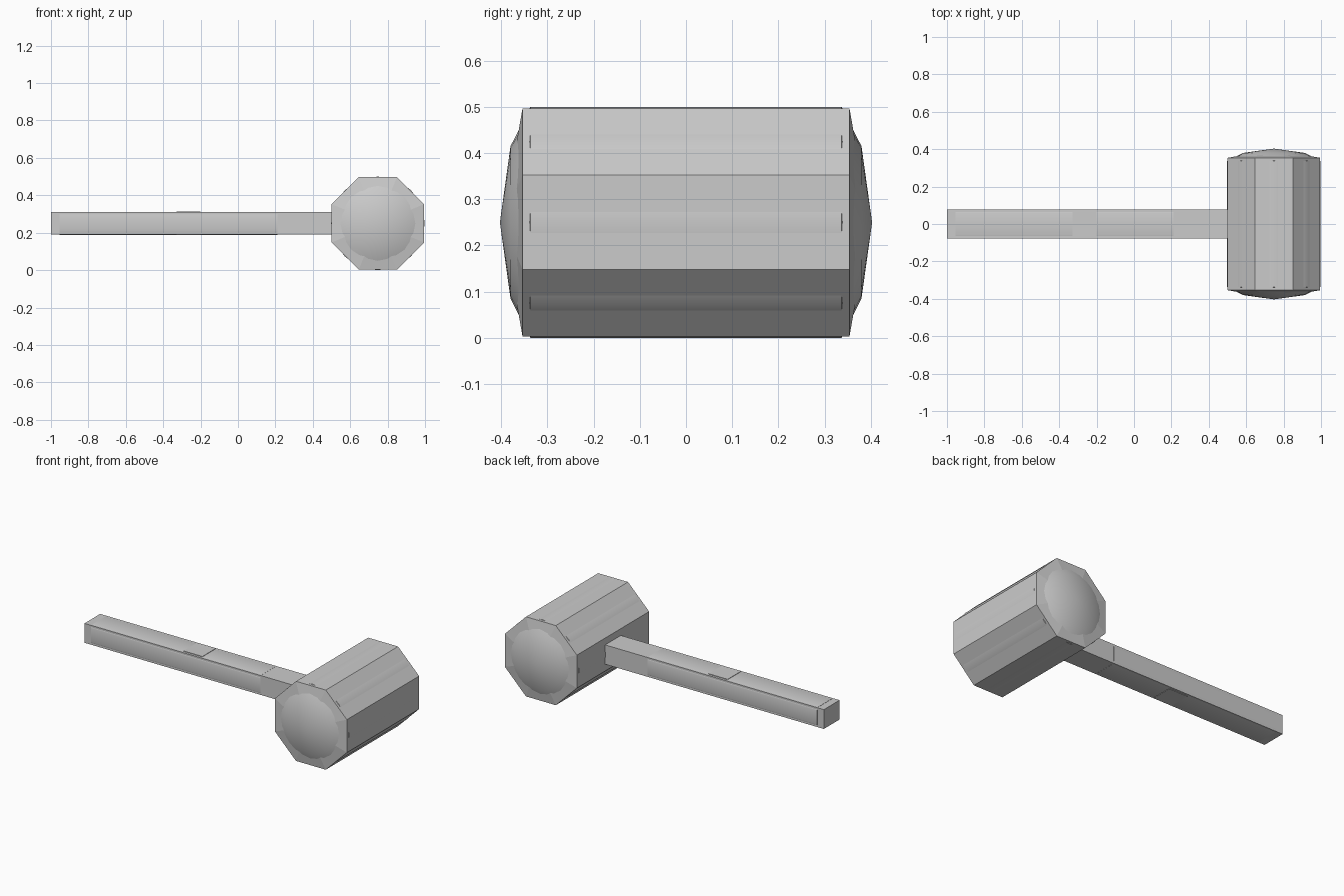
import bpy, bmesh
from math import pi, sin, cos, radians

if "Cube" in bpy.data.objects:
    bpy.data.objects.remove(bpy.data.objects["Cube"])

HX, HZ = 0.748, 0.25      # head axis position
GZ = 0.25                 # handle axis height


def finish(name, bm, angle=None):
    bmesh.ops.recalc_face_normals(bm, faces=bm.faces)
    me = bpy.data.meshes.new(name)
    bm.to_mesh(me)
    bm.free()
    ob = bpy.data.objects.new(name, me)
    bpy.context.collection.objects.link(ob)
    if angle:
        bpy.ops.object.select_all(action='DESELECT')
        ob.select_set(True)
        bpy.context.view_layer.objects.active = ob
        bpy.ops.object.shade_smooth_by_angle(angle=radians(angle))
    return ob


def lathe_y(name, profile, sides, phase=0.0, tips=None, angle=None):
    """Stack of polygon rings (radius, y) along the head axis."""
    bm = bmesh.new()
    rings = []
    for r, y in profile:
        rings.append([bm.verts.new((HX + r * cos(phase + 2 * pi * i / sides), y,
                                    HZ + r * sin(phase + 2 * pi * i / sides)))
                      for i in range(sides)])
    for a, b in zip(rings, rings[1:]):
        for i in range(sides):
            j = (i + 1) % sides
            bm.faces.new((a[i], a[j], b[j], b[i]))
    for ring, s in ((rings[0], -1), (rings[-1], 1)):
        if tips:
            tip = bm.verts.new((HX, s * tips, HZ))
            for i in range(sides):
                bm.faces.new((ring[i], ring[(i + 1) % sides], tip))
        else:
            bm.faces.new(ring)
    return finish(name, bm, angle)


def box(name, x0, x1, hy, hz, bevel=0.0, angle=None):
    bm = bmesh.new()
    bmesh.ops.create_cube(bm, size=1)
    for v in bm.verts:
        v.co = (x0 if v.co.x < 0 else x1, v.co.y * 2 * hy, GZ + v.co.z * 2 * hz)
    if bevel:
        long_edges = [e for e in bm.edges
                      if abs(e.verts[0].co.x - e.verts[1].co.x) > 0.01]
        bmesh.ops.bevel(bm, geom=long_edges, offset=bevel, segments=3,
                        profile=0.5, affect='EDGES')
    return finish(name, bm, angle)


def mirrored(half):
    return [(r, -y) for r, y in half] + [(r, y) for r, y in reversed(half)]


# octagonal head with slightly raised ends
k = 1 / cos(pi / 8)
lathe_y("head_shell", mirrored([(0.15 * k, 0.371), (0.247 * k, 0.354)]),
        8, phase=pi / 8)

# round core: domed striking faces, just breaking through the flats
lathe_y("head_core", mirrored([(0.165, 0.380), (0.25, 0.337)]),
        24, tips=0.403, angle=35)

# handle, its rounded grip and the raised band
box("handle", -1.0, 0.6, 0.077, 0.06)
box("grip", -0.955, 0.21, 0.0785, 0.061, bevel=0.018, angle=40)
box("band", -0.33, -0.20, 0.063, 0.0635)
